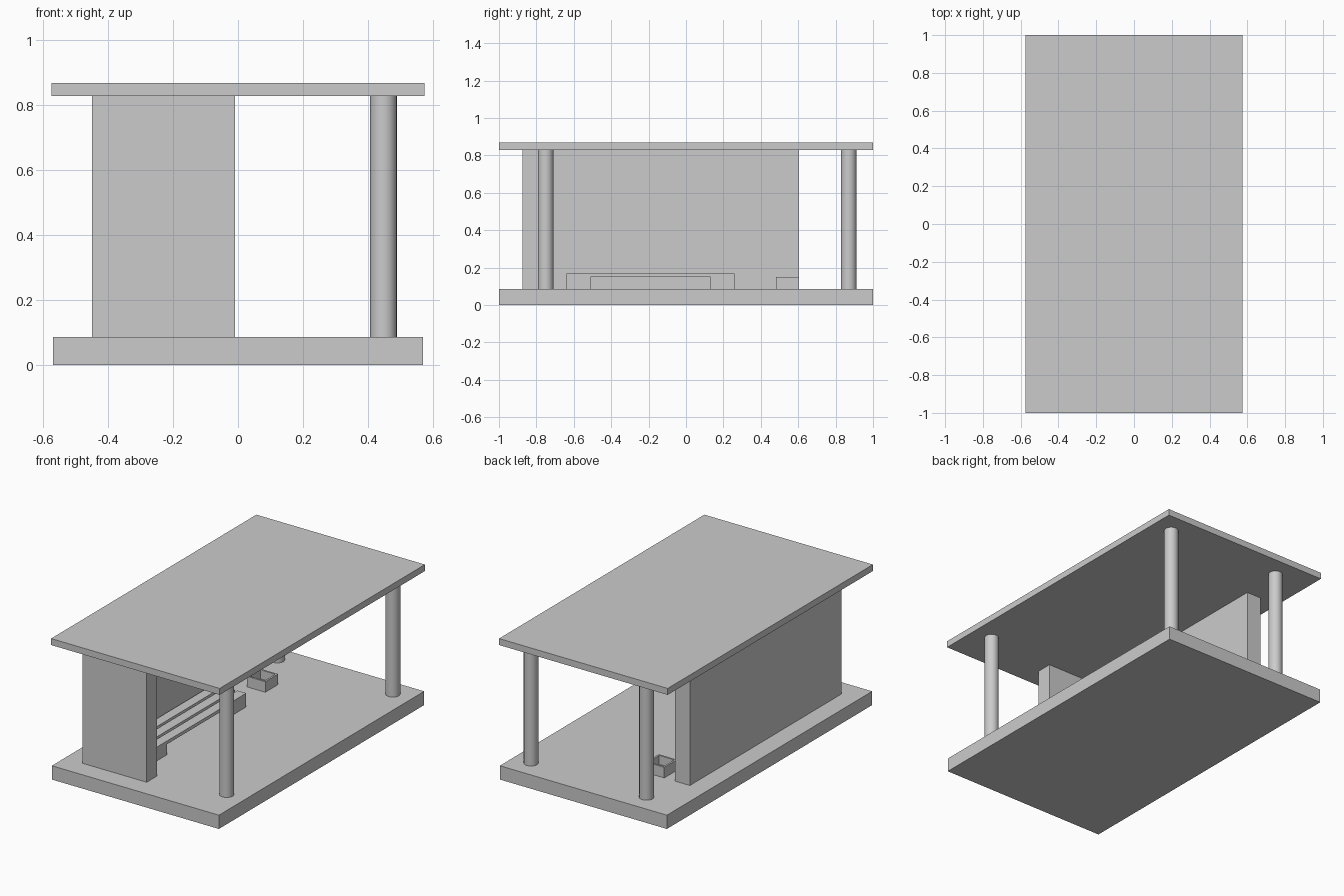
import bpy

if "Cube" in bpy.data.objects:
    bpy.data.objects.remove(bpy.data.objects["Cube"])

BASE_TOP = 0.085
ROOF_BOTTOM = 0.828


def box(name, x0, x1, y0, y1, z0, z1):
    bpy.ops.mesh.primitive_cube_add(size=1, location=((x0 + x1) / 2, (y0 + y1) / 2, (z0 + z1) / 2))
    ob = bpy.context.object
    ob.name = name
    ob.scale = (x1 - x0, y1 - y0, z1 - z0)
    bpy.ops.object.transform_apply(location=False, rotation=False, scale=True)
    return ob


def prism(name, outline, z0, z1):
    """Extrude a flat outline upwards."""
    n = len(outline)
    verts = [(x, y, z) for z in (z0, z1) for x, y in outline]
    faces = [tuple(reversed(range(n))), tuple(range(n, 2 * n))]
    faces += [(i, (i + 1) % n, n + (i + 1) % n, n + i) for i in range(n)]
    me = bpy.data.meshes.new(name)
    me.from_pydata(verts, [], faces)
    ob = bpy.data.objects.new(name, me)
    bpy.context.collection.objects.link(ob)
    return ob


# Floor slab and roof
box("floor_slab", -0.57, 0.57, -1, 1, 0, BASE_TOP)
box("roof", -0.575, 0.575, -1, 1, ROOF_BOTTOM, 0.868)

# L-shaped wall: long back panel and short end panel
prism("corner_wall", [(-0.45, -0.875), (-0.01, -0.875), (-0.01, -0.774), (-0.35, -0.774),
                      (-0.35, 0.605), (-0.45, 0.605)], BASE_TOP, ROOF_BOTTOM)

# Round columns
for i, (x, y) in enumerate([(0.448, -0.75), (0.448, 0.87), (-0.34, 0.87)]):
    bpy.ops.mesh.primitive_cylinder_add(vertices=32, radius=0.041, depth=ROOF_BOTTOM - BASE_TOP,
                                        location=(x, y, (ROOF_BOTTOM + BASE_TOP) / 2))
    bpy.context.object.name = f"column_{i + 1}"
    bpy.ops.object.shade_smooth_by_angle()

# Bench: two block legs carrying three slats
for i, y in enumerate((-0.64, 0.13)):
    box(f"bench_leg_{i + 1}", -0.342, -0.126, y, y + 0.13, BASE_TOP, 0.15)
for i in range(3):
    x = -0.342 + i * 0.078
    box(f"bench_slat_{i + 1}", x, x + 0.06, -0.64, 0.26, 0.15, 0.17)

# Open-topped litter bin: inset the top face and push it down
bin_ob = box("litter_bin", -0.275, -0.15, 0.48, 0.605, BASE_TOP, 0.15)
import bmesh
bm = bmesh.new()
bm.from_mesh(bin_ob.data)
top = max(bm.faces, key=lambda f: f.calc_center_median().z)
bmesh.ops.inset_individual(bm, faces=[top], thickness=0.016)
inner = bmesh.ops.extrude_discrete_faces(bm, faces=[top])["faces"][0]
bmesh.ops.translate(bm, verts=inner.verts, vec=(0, 0, -0.055))
bm.to_mesh(bin_ob.data)
bm.free()
